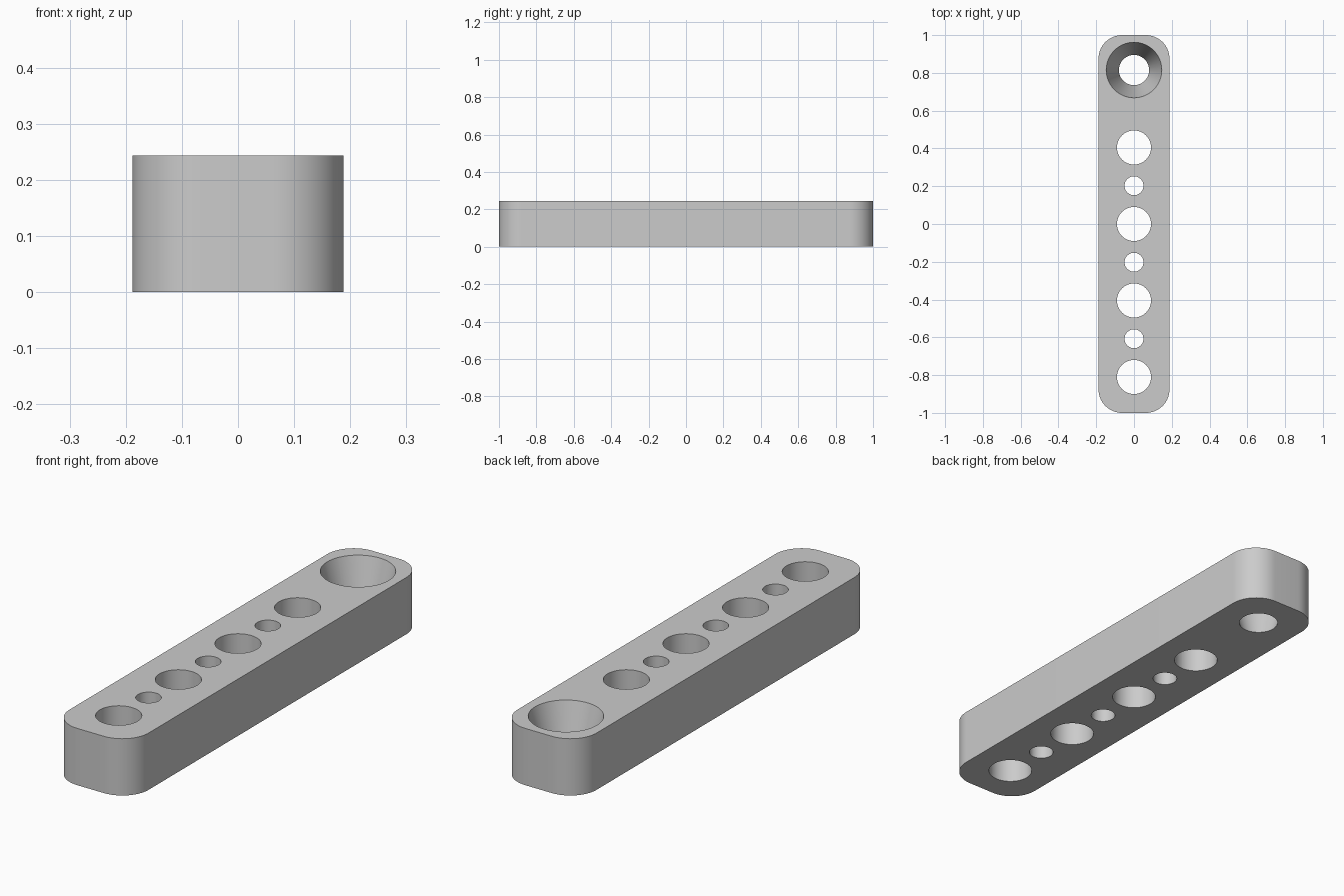
import bpy, bmesh, math
from mathutils import Matrix

if "Cube" in bpy.data.objects:
    bpy.data.objects.remove(bpy.data.objects["Cube"], do_unlink=True)

HALF_W, HALF_L, HEIGHT, CORNER = 0.188, 1.0, 0.244, 0.125
PITCH = 0.405

grey = bpy.data.materials.new("plain grey")
grey.use_nodes = True
colour = (0.6, 0.6, 0.6, 1)
grey.diffuse_color = colour
grey.node_tree.nodes["Principled BSDF"].inputs["Base Color"].default_value = colour


def make_object(name, bm):
    mesh = bpy.data.meshes.new(name)
    bm.to_mesh(mesh)
    bm.free()
    mesh.materials.append(grey)
    obj = bpy.data.objects.new(name, mesh)
    bpy.context.collection.objects.link(obj)
    return obj


# Bar: rounded rectangle outline, extruded upwards
bm = bmesh.new()
outline = []
steps = 16
for quarter, (sx, sy) in enumerate([(1, 1), (-1, 1), (-1, -1), (1, -1)]):
    for i in range(steps + 1):
        a = (quarter + i / steps) * math.pi / 2
        outline.append(bm.verts.new((sx * (HALF_W - CORNER) + CORNER * math.cos(a),
                                     sy * (HALF_L - CORNER) + CORNER * math.sin(a), 0)))
base = bm.faces.new(outline)
top = bmesh.ops.extrude_face_region(bm, geom=[base])["geom"]
bmesh.ops.translate(bm, vec=(0, 0, HEIGHT),
                    verts=[v for v in top if isinstance(v, bmesh.types.BMVert)])
bmesh.ops.recalc_face_normals(bm, faces=bm.faces)
bar = make_object("drilled_bar", bm)

# Hole cutters: each runs past both faces of the bar
bm = bmesh.new()


def add_cutter(y, r_bottom, r_top):
    extra = 0.05
    slope = (r_top - r_bottom) / HEIGHT * extra
    bmesh.ops.create_cone(bm, cap_ends=True, segments=64,
                          radius1=r_bottom - slope, radius2=r_top + slope,
                          depth=HEIGHT + 2 * extra,
                          matrix=Matrix.Translation((0, y, HEIGHT / 2)))


for k in range(-2, 2):                      # large holes
    add_cutter(k * PITCH, 0.09, 0.09)
for k in range(-2, 1):                      # small holes between them
    add_cutter((k + 0.5) * PITCH, 0.05, 0.05)
add_cutter(2 * PITCH + 0.005, 0.08, 0.147)  # tapered hole at the back end
cutter = make_object("hole_cutters", bm)
cutter.hide_render = True

# Cut the holes and smooth the curved walls
cut = bar.modifiers.new("holes", "BOOLEAN")
cut.operation = "DIFFERENCE"
cut.solver = "EXACT"
cut.object = cutter
bpy.ops.object.select_all(action="DESELECT")
bpy.context.view_layer.objects.active = bar
bar.select_set(True)
bpy.ops.object.modifier_apply(modifier=cut.name)
bpy.data.objects.remove(cutter, do_unlink=True)
bpy.ops.object.shade_smooth_by_angle(angle=math.radians(30))
